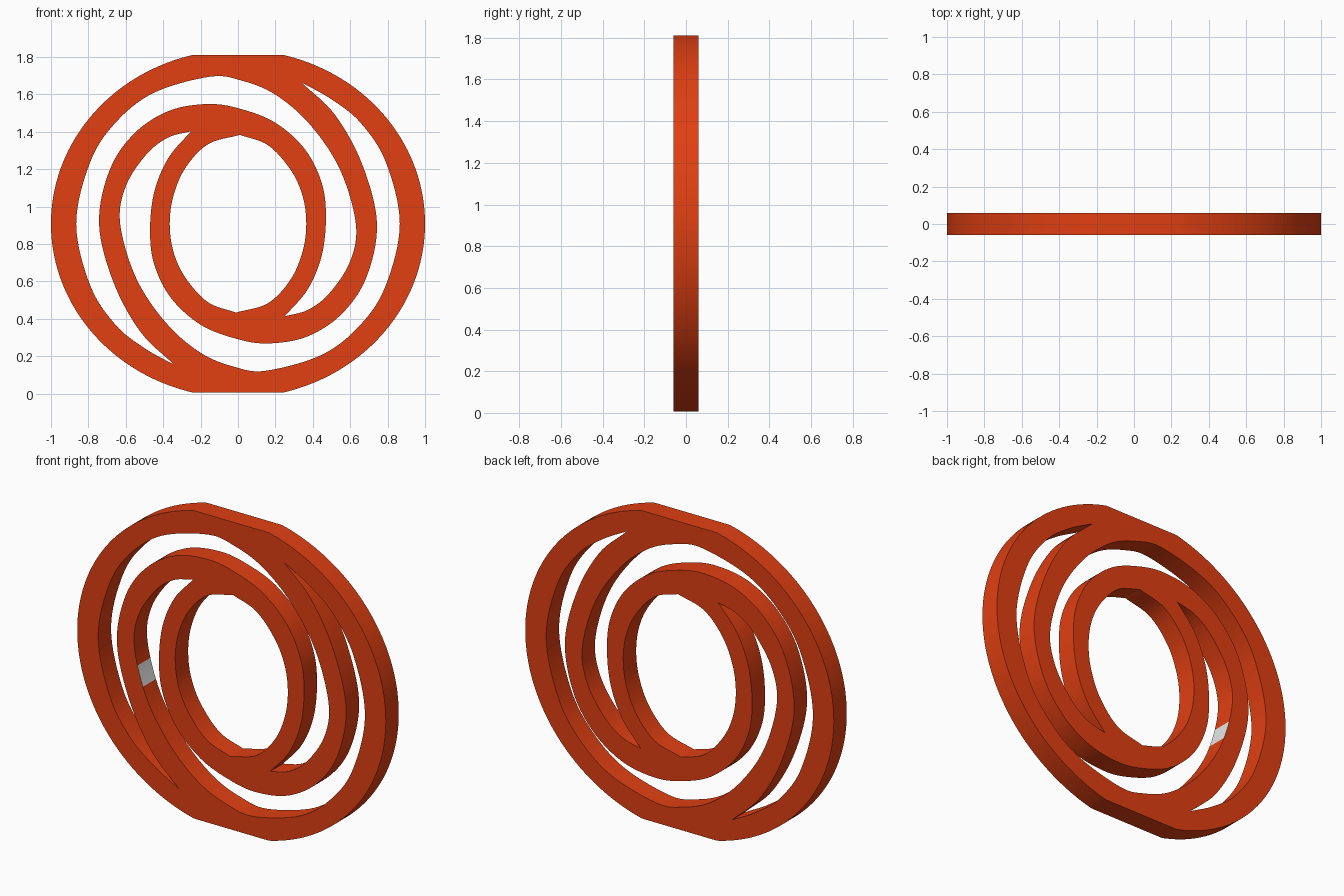
import bpy, bmesh, math
from mathutils import Vector

if "Cube" in bpy.data.objects:
    bpy.data.objects.remove(bpy.data.objects["Cube"])

CZ, HALF_H, HALF_T = 0.908, 0.902, 0.06


def smooth_path(pts, steps=8):
    """Catmull-Rom through the points, sharp at both ends (last point left out)."""
    p = [Vector(q) for q in pts]
    p = [p[0] * 2 - p[1]] + p + [p[-1] * 2 - p[-2]]
    out = []
    for i in range(1, len(p) - 2):
        a, b, c, d = p[i - 1:i + 3]
        for k in range(steps):
            t = k / steps
            out.append(0.5 * (2 * b + (c - a) * t + (2 * a - 5 * b + 4 * c - d) * t * t
                              + (3 * b - a - 3 * c + d) * t ** 3))
    return out


def half_turn(path):
    return [-q for q in path]


# outer outline: ellipse with flattened top and bottom
flat = math.asin(HALF_H / 0.93)
right = [-flat + 2 * flat * i / 80 for i in range(81)]
rim = [Vector((math.cos(a), 0.93 * math.sin(a))) for a in right]
rim += half_turn(rim)

# long spiral slot, outer and inner edge; its twin is a half turn of it
slot = smooth_path([(-.34, -.755), (-.5, -.665), (-.655, -.54), (-.79, -.33), (-.865, 0),
                    (-.79, .33), (-.655, .54), (-.45, .70), (-.15, .786), (.02, .765),
                    (.2, .69), (.385, .53), (.545, .29), (.63, 0), (.6, -.2),
                    (.49, -.37), (.375, -.46), (.25, -.495)])
slot += smooth_path([(.25, -.495), (.37, -.355), (.445, -.18), (.47, .02), (.45, .21),
                     (.36, .395), (.2, .54), (.01, .615), (-.16, .64), (-.365, .605),
                     (-.55, .487), (-.685, .29), (-.743, 0), (-.665, -.315),
                     (-.52, -.58), (-.34, -.755)])

# central opening, slightly pointed at top and bottom
eye = smooth_path([(.01, .475), (.16, .42), (.28, .29), (.345, .15), (.365, 0),
                   (.345, -.15), (.28, -.3), (.16, -.425), (-.01, -.475)])
eye += half_turn(eye)

# filled flat curve, extruded to the plate thickness
curve = bpy.data.curves.new("spiral_outline", 'CURVE')
curve.dimensions = '2D'
curve.fill_mode = 'BOTH'
curve.extrude = HALF_T
for loop in (rim, slot, half_turn(slot), eye):
    s = curve.splines.new('POLY')
    s.points.add(len(loop) - 1)
    for pt, q in zip(s.points, loop):
        pt.co = (q.x, q.y, 0, 1)
    s.use_cyclic_u = True
helper = bpy.data.objects.new("outline_helper", curve)
bpy.context.collection.objects.link(helper)
bpy.context.view_layer.update()
dg = bpy.context.evaluated_depsgraph_get()
mesh = bpy.data.meshes.new_from_object(helper.evaluated_get(dg))
bpy.data.objects.remove(helper)


def material(name, rgb):
    m = bpy.data.materials.new(name)
    m.diffuse_color = (*rgb, 1)
    m.use_nodes = True
    m.node_tree.nodes["Principled BSDF"].inputs["Base Color"].default_value = m.diffuse_color
    return m


mesh.materials.clear()
mesh.materials.append(material("orange_red", (0.75, 0.05, 0.006)))
mesh.materials.append(material("light_grey", (0.8, 0.8, 0.8)))

# stand the plate upright, colour the small grey patch on the left arm's inner wall
bm = bmesh.new()
bm.from_mesh(mesh)
bmesh.ops.remove_doubles(bm, verts=bm.verts, dist=1e-5)
for v in bm.verts:
    x, y, z = v.co
    v.co = (x, -z, y + CZ)
bmesh.ops.recalc_face_normals(bm, faces=bm.faces)
for f in bm.faces:
    c = f.calc_center_median()
    f.smooth = True
    patch = f.normal.x > 0.5 and -0.66 < c.x < -0.58 and 0.67 < c.z < 0.82
    f.material_index = 1 if patch else 0
bm.to_mesh(mesh)
bm.free()

plate = bpy.data.objects.new("spiral_ring_plate", mesh)
bpy.context.collection.objects.link(plate)
bpy.context.view_layer.objects.active = plate
plate.select_set(True)
bpy.ops.object.shade_smooth_by_angle(angle=math.radians(30))
